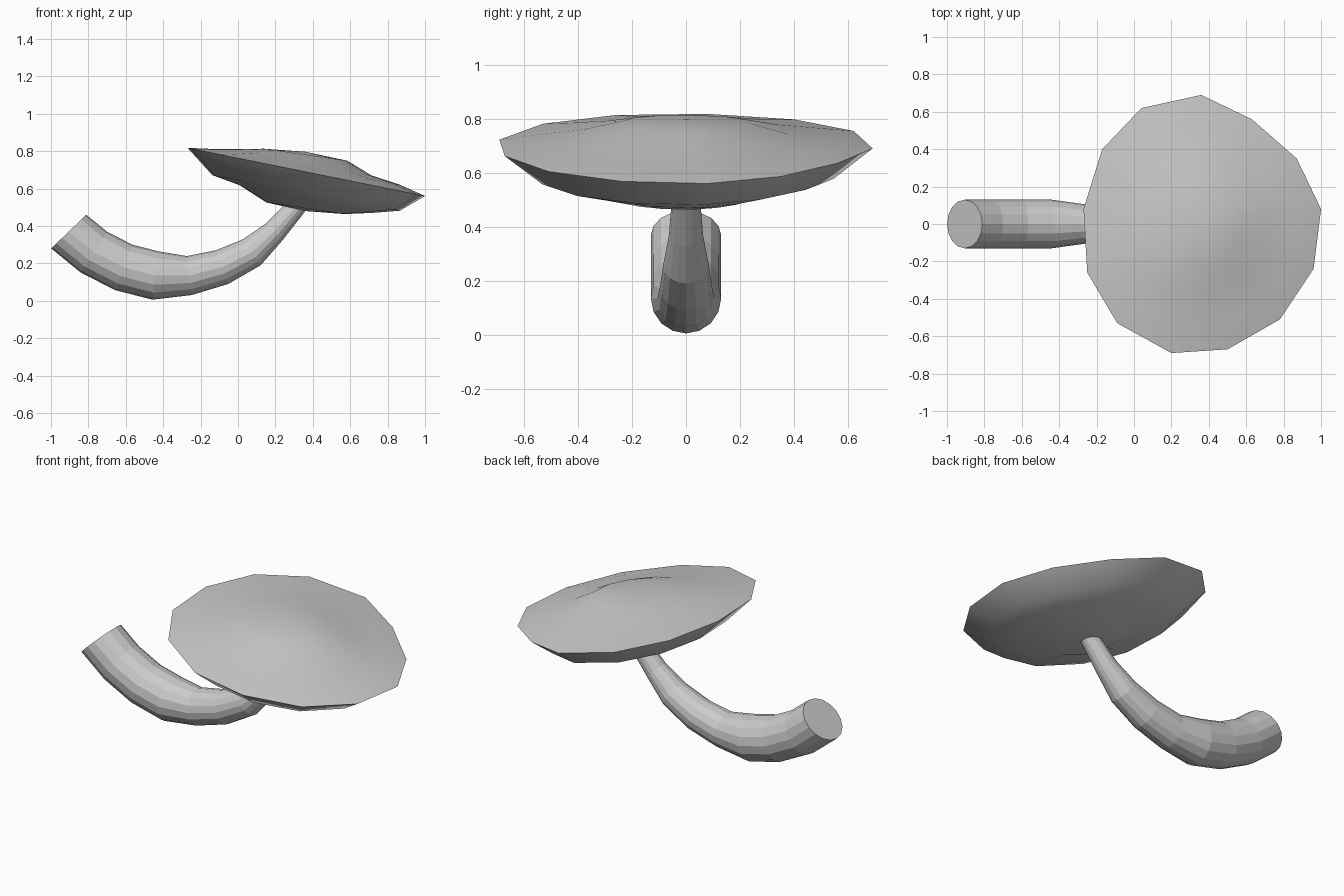
import bpy, bmesh, math
from mathutils import Vector

if "Cube" in bpy.data.objects:
    bpy.data.objects.remove(bpy.data.objects["Cube"])


def finish(name, bm, smooth_angle=None):
    bmesh.ops.recalc_face_normals(bm, faces=bm.faces)
    mesh = bpy.data.meshes.new(name)
    bm.to_mesh(mesh)
    bm.free()
    obj = bpy.data.objects.new(name, mesh)
    bpy.context.collection.objects.link(obj)
    if smooth_angle:
        bpy.ops.object.select_all(action='DESELECT')
        obj.select_set(True)
        bpy.context.view_layer.objects.active = obj
        bpy.ops.object.shade_smooth_by_angle(angle=math.radians(smooth_angle))
    return obj


def bridge(bm, a, b):
    n = len(a)
    for i in range(n):
        j = (i + 1) % n
        bm.faces.new((a[i], a[j], b[j], b[i]))


def fan(bm, ring, tip):
    for i in range(len(ring)):
        bm.faces.new((ring[i], ring[(i + 1) % len(ring)], tip))


# Stem: tapered round tube along a curved path (x, z, radius)
path = [(-.905, .37, .13), (-.77, .26, .13), (-.61, .178, .13),
        (-.44, .135, .13), (-.26, .135, .105), (-.085, .18, .096),
        (.075, .26, .084), (.195, .37, .063), (.305, .495, .053),
        (.355, .56, .05)]
SIDES = 16
bm = bmesh.new()
rings = []
for k, (x, z, r) in enumerate(path):
    p, q = path[max(k - 1, 0)], path[min(k + 1, len(path) - 1)]
    t = Vector((q[0] - p[0], 0, q[1] - p[1])).normalized()
    if k == 0:
        t = Vector((.69, 0, -.72)).normalized()
    up = Vector((-t.z, 0, t.x))
    ring = []
    for i in range(SIDES):
        a = math.tau * i / SIDES
        co = Vector((x, 0, z)) + up * (r * math.cos(a)) + Vector((0, r * math.sin(a), 0))
        ring.append(bm.verts.new(co))
    rings.append(ring)
for a, b in zip(rings, rings[1:]):
    bridge(bm, a, b)
bm.faces.new(rings[0])
bm.faces.new(rings[-1])
finish("stem", bm)

# Cap: irregular thirteen-sided rim on a tilted plane, domed above and below
rim = [(1.0, .08), (.87, .35), (.63, .56), (.36, .69), (.04, .62),
       (-.17, .40), (-.27, .08), (-.25, -.26), (-.09, -.53), (.2, -.69),
       (.5, -.67), (.78, -.51), (.96, -.24)]
CX = .36


def plane(x):
    return .56 + (1 - x) * .195


bm = bmesh.new()


def cap_ring(frac, right, left):
    """Scaled copy of the rim; offset blends from the right to the left side."""
    ring = []
    for x, y in rim:
        px, py = CX + (x - CX) * frac, y * frac
        s = .5 + .5 * (x - CX) / math.hypot(x - CX, y)
        ring.append(bm.verts.new((px, py, plane(px) + right * s + left * (1 - s))))
    return ring


edge = cap_ring(1, 0, .01)
# rings: fraction of rim, height offset on right, on left
top = [(.79, .034, .030), (.55, .055, .060), (.35, .108, .085)]
under = [(.79, -.105, -.11), (.56, -.145, -.135), (.33, -.18, -.20)]
for layers, tip_off in ((top, .112), (under, -.205)):
    last = edge
    for layer in layers:
        ring = cap_ring(*layer)
        bridge(bm, last, ring)
        last = ring
    fan(bm, last, bm.verts.new((CX, 0, plane(CX) + tip_off)))
finish("cap", bm, 32)
